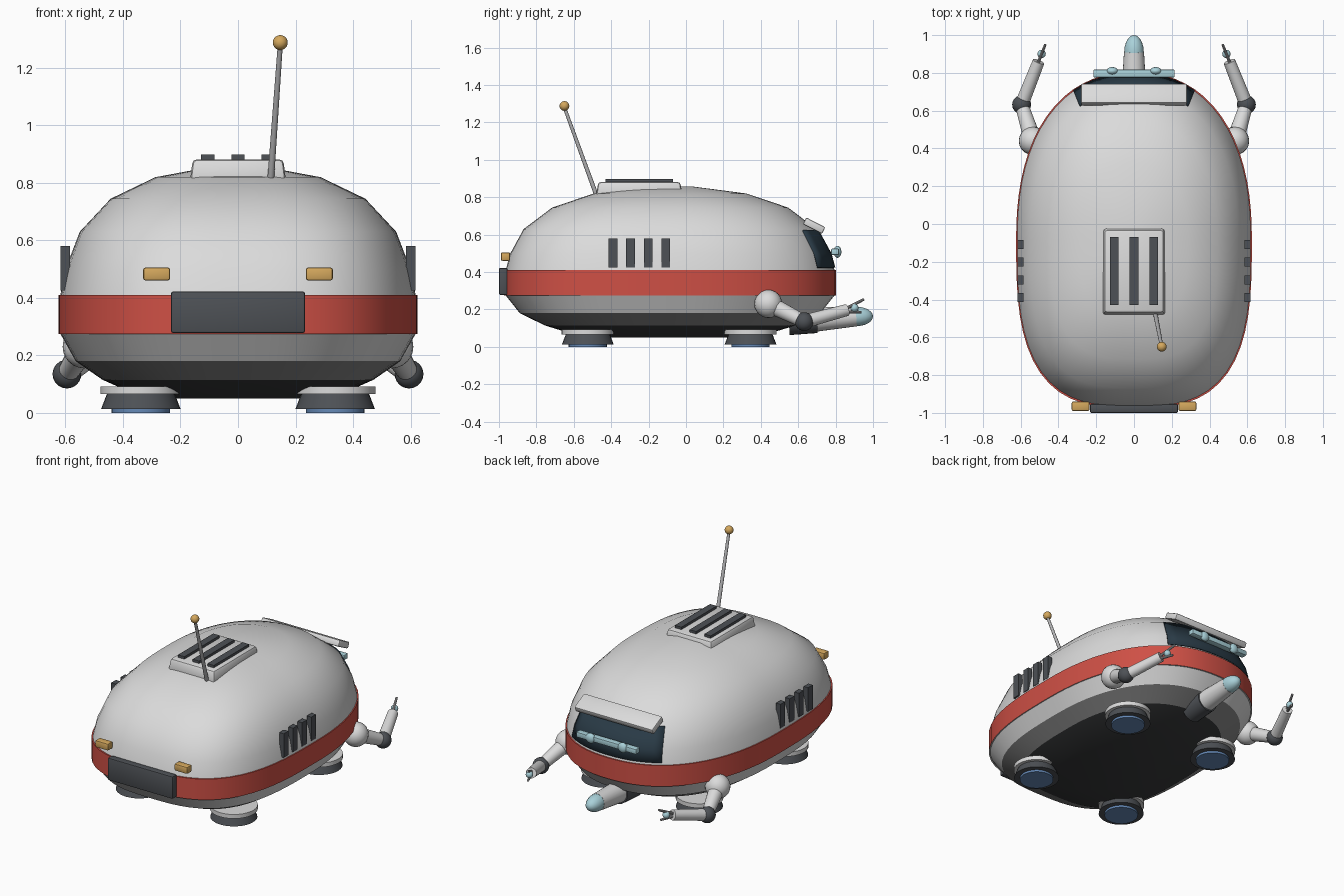
import bpy, bmesh, math
from mathutils import Vector, Matrix

if "Cube" in bpy.data.objects:
    bpy.data.objects.remove(bpy.data.objects["Cube"])


def mat(name, r, g, b):
    m = bpy.data.materials.new(name)
    m.diffuse_color = (r, g, b, 1)
    m.use_nodes = True
    m.node_tree.nodes["Principled BSDF"].inputs["Base Color"].default_value = m.diffuse_color
    return m


LIGHT = mat("light_grey", .71, .71, .71)
RED = mat("red", .62, .08, .06)
DARK = mat("dark_grey", .075, .082, .092)
BLACK = mat("belly_black", .04, .042, .044)
MID = mat("skirt_grey", .25, .25, .25)
GLASS = mat("window_navy", .022, .042, .06)
CYAN = mat("pale_cyan", .4, .64, .7)
GOLD = mat("gold", .66, .39, .11)
BLUE = mat("glow_blue", .13, .25, .47)
METAL = mat("metal_grey", .45, .45, .46)


def finish(name, bm, mats, angle=35, normals=True):
    """Turn a bmesh into an object, smooth except across sharp edges."""
    if normals:
        bmesh.ops.recalc_face_normals(bm, faces=bm.faces)
    for f in bm.faces:
        f.smooth = True
    for e in bm.edges:
        if len(e.link_faces) == 2:
            a, b = e.link_faces
            if e.calc_face_angle(0) > math.radians(angle) or a.material_index != b.material_index:
                e.smooth = False
    me = bpy.data.meshes.new(name)
    bm.to_mesh(me)
    bm.free()
    for m in mats:
        me.materials.append(m)
    ob = bpy.data.objects.new(name, me)
    bpy.context.collection.objects.link(ob)
    return ob


def box(name, c, size, m, bevel=0, tilt=0, taper=1):
    bm = bmesh.new()
    bmesh.ops.create_cube(bm, size=1)
    for v in bm.verts:
        k = taper if v.co.z > 0 else 1
        v.co = Vector((v.co.x * size[0] * k, v.co.y * size[1] * k, v.co.z * size[2]))
    if bevel:
        bmesh.ops.bevel(bm, geom=bm.edges[:], offset=bevel, segments=2, affect='EDGES', profile=.5)
    bm.transform(Matrix.Translation(c) @ Matrix.Rotation(math.radians(tilt), 4, 'X'))
    return finish(name, bm, [m])


def tube(name, a, b, r1, r2, m, seg=24):
    a, b = Vector(a), Vector(b)
    d = b - a
    bm = bmesh.new()
    bmesh.ops.create_cone(bm, cap_ends=True, segments=seg, radius1=r1, radius2=r2, depth=d.length)
    bm.transform(Matrix.Translation((a + b) / 2) @ d.to_track_quat('Z', 'Y').to_matrix().to_4x4())
    return finish(name, bm, [m])


def ball(name, c, r, m, scale=(1, 1, 1), seg=20):
    bm = bmesh.new()
    bmesh.ops.create_uvsphere(bm, u_segments=seg, v_segments=seg // 2 + 2, radius=r)
    bm.transform(Matrix.Translation(c) @ Matrix.Diagonal((*scale, 1)))
    return finish(name, bm, [m], 60)


# Hull: egg-shaped outline scaled through a height profile
SEG = 72


def outline(deg, s, z):
    t = math.radians(deg)
    c, sn = math.cos(t), math.sin(t)
    n = 2.3 if sn > 0 else 3
    r = s / (abs(c) ** n + abs(sn) ** n) ** (1 / n)
    return Vector((.624 * r * c, -.085 + .888 * r * sn, z))


# (height, scale, material of the strip above)
PROFILE = [(.05, .52, 2), (.115, .755, 3), (.18, .905, 0), (.275, .99, 0), (.275, 1, 1),
           (.41, 1, 1), (.41, .99, 0), (.5, .962, 0), (.63, .882, 0), (.745, .71, 0),
           (.82, .46, 0), (.857, .14, 0)]
bm = bmesh.new()
rings = [[bm.verts.new(outline(360 * i / SEG, s, z)) for i in range(SEG)] for z, s, _ in PROFILE]
for k in range(len(rings) - 1):
    for i in range(SEG):
        j = (i + 1) % SEG
        f = bm.faces.new((rings[k][i], rings[k][j], rings[k + 1][j], rings[k + 1][i]))
        f.material_index = PROFILE[k][2]
bm.faces.new(rings[0][::-1]).material_index = 2
bm.faces.new(rings[-1])
finish("hull", bm, [LIGHT, RED, BLACK, MID])

# Windscreen: thin plate following the hull
bm = bmesh.new()
rows = [[bm.verts.new(outline(60 + 5 * i, s * 1.01, z)) for i in range(13)]
        for z, s in ((.425, .985), (.5, .962), (.625, .886))]
for a, b in zip(rows, rows[1:]):
    for i in range(12):
        bm.faces.new((a[i + 1], a[i], b[i], b[i + 1])).normal_flip()
screen = finish("windscreen", bm, [GLASS], normals=False)
sol = screen.modifiers.new("thickness", 'SOLIDIFY')
sol.thickness = .009
sol.offset = -1

# Visor and lamp bar over the windscreen
box("visor", (0, .685, .648), (.56, .115, .04), LIGHT, .008, -27)
box("lamp_bar", (0, .797, .508), (.43, .042, .034), CYAN, .006)
for s in (-1, 1):
    ball("bar_lamp", (s * .115, .81, .508), .032, CYAN, (1, .65, 1))

# Front plate and lamps
box("front_plate", (0, -.977, .35), (.466, .046, .145), DARK, .008)
for s in (-1, 1):
    box("front_lamp", (s * .283, -.965, .483), (.094, .05, .045), GOLD, .008)

# Roof hump with slats
box("roof_hump", (0, -.25, .842), (.335, .465, .08), LIGHT, .015, 0, .94)
for x in (-.105, 0, .105):
    box("roof_slat", (x, -.25, .883), (.046, .36, .03), DARK)

# Antenna
tube("antenna_rod", (.113, -.475, .8), (.147, -.65, 1.28), .012, .009, METAL, 12)
ball("antenna_tip", (.147, -.65, 1.288), .026, GOLD)

# Side vents
for s in (-1, 1):
    for y in (-.39, -.296, -.202, -.108):
        box("side_vent", (s * .601, y, .503), (.032, .047, .155), DARK)

# Hover pads
for x in (-.338, .338):
    for y in (-.525, .345):
        tube("pad_disc", (x, y, .065), (x, y, .092), .14, .14, LIGHT, 32)
        tube("pad_skirt", (x, y, .014), (x, y, .066), .138, .118, DARK, 32)
        tube("pad_glow", (x, y, 0), (x, y, .02), .102, .102, BLUE, 32)

# Snout under the windscreen
tube("snout_collar", (0, .55, .138), (0, .7, .146), .075, .072, DARK)
tube("snout", (0, .66, .145), (0, .91, .163), .068, .053, LIGHT)
ball("snout_tip", (0, .91, .163), .052, CYAN, (1, 1.73, 1))

# Jointed arms with pincers
for s in (-1, 1):
    sh, el = Vector((s * .535, .44, .23)), Vector((s * .595, .632, .135))
    wr = Vector((s * .505, .86, .197))
    d = (wr - el).normalized()
    ball("shoulder", sh, .075, LIGHT)
    tube("upper_arm", sh, el + (sh - el) * .15, .047, .037, LIGHT)
    ball("elbow", el, .05, DARK)
    tube("forearm", el + d * .03, wr, .036, .032, LIGHT)
    ball("wrist_bead", wr + d * .045, .022, CYAN)
    for up, reach in ((1, .1), (-1, .085)):
        side = Vector((0, 0, up))
        tube("pincer", wr - d * .01 + side * .008, wr + d * reach + side * .032, .009, .007, METAL, 10)
